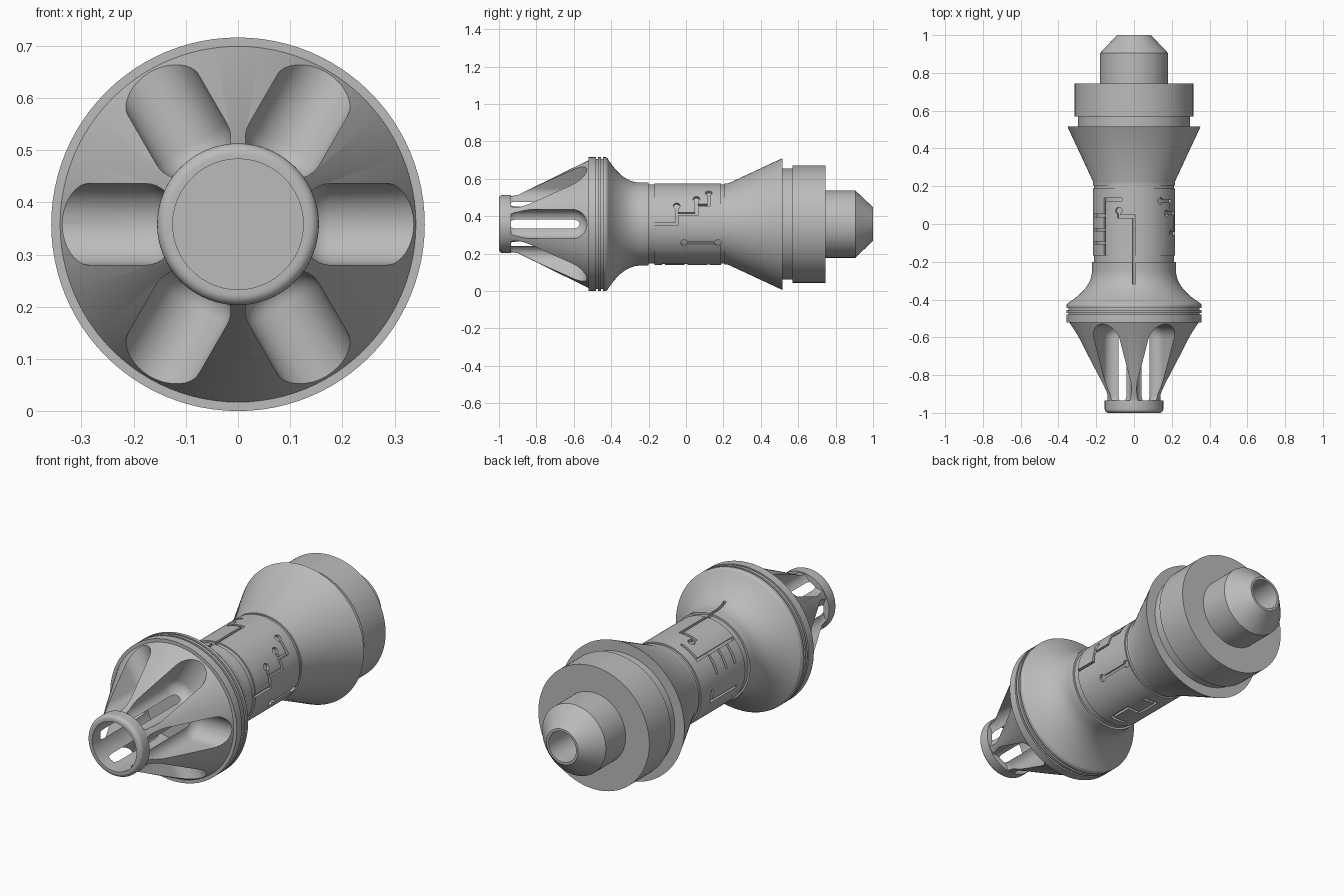
import bpy, bmesh, math
from mathutils import Matrix, Vector

if "Cube" in bpy.data.objects:
    bpy.data.objects.remove(bpy.data.objects["Cube"])

AXIS_Z = 0.358
SEGMENTS = 96

grey = bpy.data.materials.new("matte_grey")
grey.use_nodes = True
grey.diffuse_color = (0.5, 0.5, 0.5, 1)
grey.node_tree.nodes["Principled BSDF"].inputs["Base Color"].default_value = grey.diffuse_color


def finish(bm, name):
    bmesh.ops.recalc_face_normals(bm, faces=bm.faces)
    mesh = bpy.data.meshes.new(name)
    bm.to_mesh(mesh)
    bm.free()
    mesh.materials.append(grey)
    obj = bpy.data.objects.new(name, mesh)
    bpy.context.collection.objects.link(obj)
    return obj


def lathe(name, profile, closed=False):
    """Spin (y, radius) points around the long axis."""
    bm = bmesh.new()
    verts = [bm.verts.new((r, y, AXIS_Z)) for y, r in profile]
    pairs = list(zip(verts, verts[1:]))
    if closed:
        pairs.append((verts[-1], verts[0]))
    edges = [bm.edges.new(p) for p in pairs]
    bmesh.ops.spin(bm, geom=verts + edges, cent=(0, 0, AXIS_Z), axis=(0, 1, 0),
                   angle=math.tau, steps=SEGMENTS)
    bmesh.ops.remove_doubles(bm, verts=bm.verts, dist=1e-5)
    return finish(bm, name)


def carve(obj, cutter):
    mod = obj.modifiers.new("carve", 'BOOLEAN')
    mod.operation = 'DIFFERENCE'
    mod.solver = 'EXACT'
    mod.use_self = True
    mod.object = cutter
    bpy.context.view_layer.objects.active = obj
    bpy.ops.object.modifier_apply(modifier=mod.name)


def bridge(bm, rings):
    """Close a stack of equal loops into a solid."""
    for a, b in zip(rings, rings[1:]):
        for i in range(len(a)):
            j = (i + 1) % len(a)
            bm.faces.new((a[i], a[j], b[j], b[i]))
    bm.faces.new(rings[0])
    bm.faces.new(rings[-1])


def scoop_cutter(angle):
    """Long rounded pocket with a filleted floor, pointing outward."""
    bm = bmesh.new()
    y_front, y_rear, floor, flat, fillet = -0.905, -0.608, 0.1225, 0.023, 0.055
    levels = []
    for k in range(9):
        a = k / 8 * math.pi / 2
        levels.append((floor + fillet * (1 - math.cos(a)), flat + fillet * math.sin(a)))
    levels.append((0.5, flat + fillet))
    rings = []
    for r, rad in levels:
        ring = []
        for centre, start in ((y_rear, 0), (y_front, math.pi)):
            for k in range(17):
                a = start + k / 16 * math.pi
                ring.append(bm.verts.new((r, centre + rad * math.sin(a), rad * math.cos(a))))
        rings.append(ring)
    bridge(bm, rings)
    bm.transform(Matrix.Translation((0, 0, AXIS_Z)) @ Matrix.Rotation(angle, 4, 'Y'))
    return finish(bm, "scoop_cutter")


# Front lip ring
lip = [(-0.935, 0.125), (-1.0, 0.125)]
for k in range(7):
    a = k / 6 * math.pi / 2
    lip.append((-0.98 - 0.02 * math.cos(a), 0.135 + 0.02 * math.sin(a)))
lip.append((-0.935, 0.155))
lathe("front_lip", lip, closed=True)

# Hollow front cone with six scooped openings
cone = lathe("front_cone", [(-0.55, 0), (-0.55, 0.125), (-0.936, 0.125), (-0.936, 0.15),
                            (-0.9, 0.155), (-0.52, 0.342), (-0.5, 0.342), (-0.5, 0)])
for i in range(6):
    cutter = scoop_cutter(i * math.pi / 3)
    carve(cone, cutter)
    bpy.data.objects.remove(cutter)

# Ribbed collar with a concave flare
collar = [(-0.522, 0), (-0.522, 0.358), (-0.48, 0.358)]
for y in (-0.48, -0.455):
    collar += [(y, 0.348), (y + 0.01, 0.348), (y + 0.01, 0.358), (y + 0.025, 0.358)]
for k in range(17):
    t = 1 - k / 16
    collar.append((-0.24 - 0.18 * t, 0.222 + 0.13 * t ** 2.2))
collar += [(-0.2, 0.222), (-0.2, 0)]
flare = lathe("flared_collar", collar)

# Grip with narrow necks at both ends
grip = lathe("grip", [(-0.205, 0), (-0.205, 0.212), (-0.168, 0.212), (-0.168, 0.218),
                      (0.188, 0.218), (0.188, 0.211), (0.23, 0.211), (0.23, 0)])

# Rear cone, stepped drum and hollow tail
lathe("rear_cone", [(0.205, 0), (0.205, 0.217), (0.225, 0.217), (0.515, 0.352), (0.515, 0)])
lathe("rear_drum", [(0.51, 0), (0.51, 0.297), (0.57, 0.297), (0.57, 0.314),
                    (0.745, 0.314), (0.745, 0)])
lathe("rear_tail", [(0.74, 0), (0.74, 0.18), (0.905, 0.18), (1.0, 0.09), (1.0, 0.078),
                    (0.8, 0.078), (0.8, 0)])

# Engraved circuit channels: paths of (y, angle) around the grip, dots at pads
INNER, OUTER, HALF = 0.204, 0.27, 0.007


def channel(bm, p, q):
    dt = HALF / 0.218
    y0, y1 = min(p[0], q[0]) - HALF, max(p[0], q[0]) + HALF
    t0, t1 = min(p[1], q[1]) - dt, max(p[1], q[1]) + dt
    steps = max(2, int((t1 - t0) / 0.07))
    rings = []
    for k in range(steps + 1):
        t = t0 + (t1 - t0) * k / steps
        rings.append([bm.verts.new((r * math.cos(t), y, AXIS_Z + r * math.sin(t)))
                      for r, y in ((INNER, y0), (OUTER, y0), (OUTER, y1), (INNER, y1))])
    bridge(bm, rings)


def pad(bm, y, t):
    d = Vector((math.cos(t), 0, math.sin(t)))
    spot = d * (INNER + OUTER) / 2 + Vector((0, y, AXIS_Z))
    turn = d.to_track_quat('Z', 'Y').to_matrix().to_4x4()
    bmesh.ops.create_cone(bm, cap_ends=True, segments=20, radius1=0.018, radius2=0.018,
                          depth=OUTER - INNER + 0.002, matrix=Matrix.Translation(spot) @ turn)


paths = [
    [(-0.165, 0), (-0.05, 0), (-0.05, 0.46)],
    [(-0.05, 0.25), (0.056, 0.25), (0.056, 0.66)],
    [(0.056, 0.48), (0.122, 0.48), (0.122, 0.865)],
    [(-0.01, -0.48), (0.17, -0.48)],
    [(0.07, 1.95), (0.04, 1.95), (0.04, 1.57), (-0.31, 1.57)],
    [(0.13, 1.9), (0.13, 2.36), (-0.155, 2.36)],
    [(-0.12, -1.8), (-0.12, -1.4), (0, -1.4), (0, -1.75), (0.12, -1.75), (0.12, -1.45)],
    [(-0.1, 3.4), (0.1, 3.4), (0.1, 3.15)],
]
paths += [[(y, 2.36), (y, 2.82)] for y in (0.045, -0.03, -0.1)]
pads = [(-0.05, 0.46), (0.056, 0.66), (0.122, 0.865), (-0.01, -0.48), (0.17, -0.48),
        (0.07, 1.95)]

bm = bmesh.new()
for path in paths:
    for p, q in zip(path, path[1:]):
        channel(bm, p, q)
for y, t in pads:
    pad(bm, y, t)
engraving = finish(bm, "engraving_cutter")
carve(grip, engraving)
carve(flare, engraving)
bpy.data.objects.remove(engraving)

# Smooth round surfaces, keep hard edges
bpy.ops.object.select_all(action='DESELECT')
for obj in bpy.context.collection.objects:
    if obj.type == 'MESH':
        obj.select_set(True)
        bpy.context.view_layer.objects.active = obj
bpy.ops.object.shade_smooth_by_angle(angle=math.radians(25))
